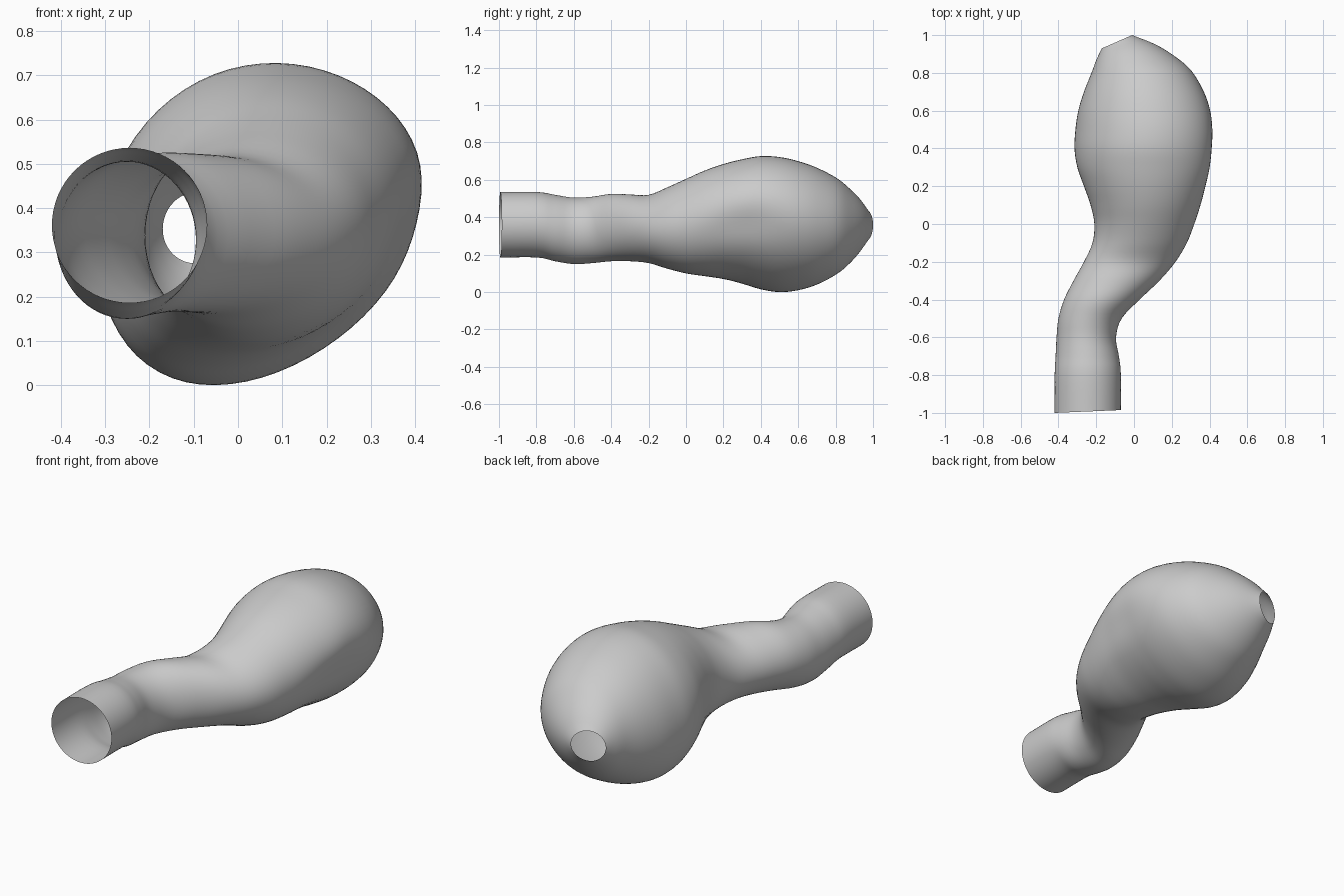
import bpy
import bmesh
import math
from mathutils import Vector

SEGMENTS = 64
STEPS = 4

# Remove the default cube
cube = bpy.data.objects.get("Cube")
if cube:
    bpy.data.objects.remove(cube, do_unlink=True)

# Cross-sections from the wide mouth to the small outlet:
# left x, left y, right x, right y, bottom z, top z
SECTIONS = [
    (-.42, -1, -.07, -.985, .185, .535),
    (-.42, -.8, -.07, -.79, .185, .535),
    (-.415, -.7, -.08, -.7, .165, .52),
    (-.41, -.6, -.095, -.6, .15, .505),
    (-.4, -.5, -.065, -.5, .155, .51),
    (-.37, -.4, .03, -.4, .165, .525),
    (-.32, -.3, .135, -.3, .165, .522),
    (-.265, -.2, .22, -.2, .155, .52),
    (-.22, -.1, .28, -.1, .125, .56),
    (-.21, 0, .32, 0, .1, .605),
    (-.23, .1, .355, .1, .085, .65),
    (-.265, .2, .385, .2, .07, .685),
    (-.3, .3, .41, .3, .045, .71),
    (-.315, .4, .42, .4, .015, .727),
    (-.31, .5, .42, .5, 0, .722),
    (-.295, .6, .405, .6, .01, .7),
    (-.265, .7, .37, .7, .04, .665),
    (-.225, .8, .305, .81, .095, .61),
    (-.203, .86, .22, .885, .15, .555),
    (-.185, .9, .115, .95, .21, .5),
    (-.17, .93, -.01, 1, .275, .437),
]


def smooth_path(rows, steps):
    """Catmull-Rom interpolation through rows of equal length."""
    rows = [Vector(r) for r in rows]
    padded = [2 * rows[0] - rows[1]] + rows + [2 * rows[-1] - rows[-2]]
    result = []
    for a, b, c, d in zip(padded, padded[1:], padded[2:], padded[3:]):
        for i in range(steps):
            t = i / steps
            result.append(b + (c - a) * t / 2
                          + (a - 2.5 * b + 2 * c - d / 2) * t ** 2
                          + (1.5 * (b - c) + (d - a) / 2) * t ** 3)
    return result + [rows[-1]]


def bell(value, centre, width):
    return math.exp(-((value - centre) / width) ** 2)


def section_ring(bm, row):
    """One closed ring, leaning diagonally and dented along the bulb's flank."""
    left_x, left_y, right_x, right_y, bottom, top = row
    middle_y = (left_y + right_y) / 2
    lean = bell(middle_y, 0.45, 0.4)
    ring = []
    for i in range(SEGMENTS):
        angle = math.tau * i / SEGMENTS - math.pi
        across = math.cos(angle)
        # The underside leans further than the top
        height = math.sin(angle + lean * (0.2 - 0.12 * math.sin(angle)))
        dent = 1 - 0.06 * bell(angle, -0.25, 0.35) * bell(middle_y, 0.32, 0.2)
        x = (left_x + right_x) / 2 + across * dent * (right_x - left_x) / 2
        y = middle_y + across * (right_y - left_y) / 2
        z = (bottom + top) / 2 + height * dent * (top - bottom) / 2
        ring.append(bm.verts.new((x, y, z)))
    return ring


def loft(name, rows, material):
    """Open tube skinned through all the rings."""
    bm = bmesh.new()
    rings = [section_ring(bm, row) for row in rows]
    for near, far in zip(rings, rings[1:]):
        for i in range(SEGMENTS):
            j = (i + 1) % SEGMENTS
            bm.faces.new((near[i], near[j], far[j], far[i]))
    bmesh.ops.recalc_face_normals(bm, faces=bm.faces)
    mesh = bpy.data.meshes.new(name)
    bm.to_mesh(mesh)
    bm.free()
    mesh.materials.append(material)
    mesh.shade_smooth()
    obj = bpy.data.objects.new(name, mesh)
    bpy.context.collection.objects.link(obj)


# Plain grey surface
grey = bpy.data.materials.new("light_grey")
grey.use_nodes = True
colour = (0.6, 0.6, 0.6, 1)
grey.diffuse_color = colour
grey.node_tree.nodes["Principled BSDF"].inputs["Base Color"].default_value = colour

# Curved tube swelling into a bulb, open at both ends
loft("bulbous_tube", smooth_path(SECTIONS, STEPS), grey)
